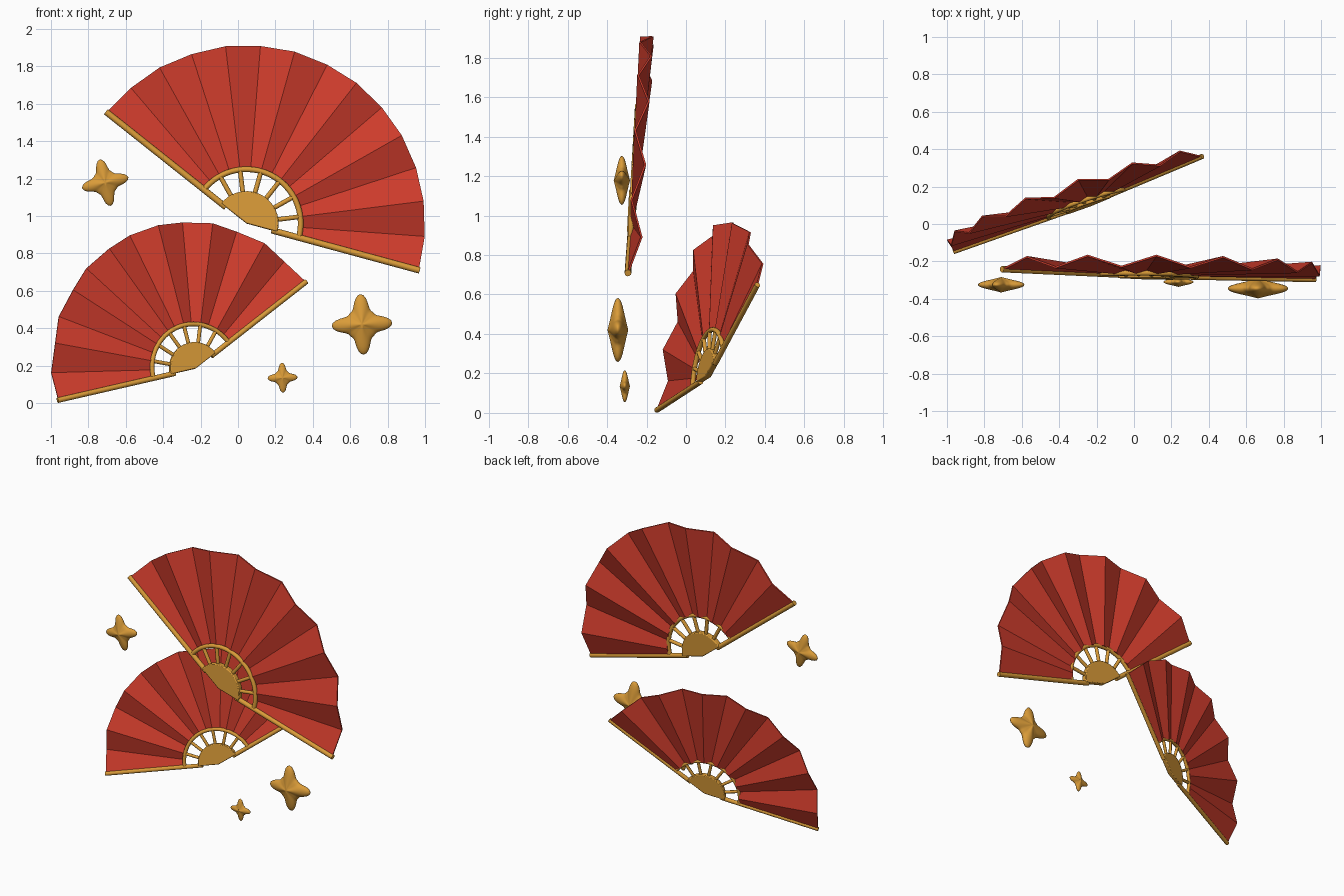
import bpy, bmesh, math
from mathutils import Vector, Matrix

if "Cube" in bpy.data.objects:
    bpy.data.objects.remove(bpy.data.objects["Cube"])


def material(name, color):
    m = bpy.data.materials.new(name)
    m.diffuse_color = color
    m.use_nodes = True
    m.node_tree.nodes["Principled BSDF"].inputs["Base Color"].default_value = m.diffuse_color
    return m


RED = material("red_paper", (0.62, 0.045, 0.025, 1))
GOLD = material("gold_lacquer", (0.70, 0.33, 0.04, 1))
FOLDS, RADIUS, INNER, HUB, DEPTH = 14, 0.955, 0.29, 0.172, 0.06


def finish(name, bm, mat, matrix, smooth=None):
    bmesh.ops.recalc_face_normals(bm, faces=bm.faces[:])
    me = bpy.data.meshes.new(name)
    bm.to_mesh(me)
    bm.free()
    ob = bpy.data.objects.new(name, me)
    bpy.context.collection.objects.link(ob)
    me.materials.append(mat)
    ob.matrix_world = matrix
    if smooth:
        bpy.ops.object.select_all(action='DESELECT')
        ob.select_set(True)
        bpy.context.view_layer.objects.active = ob
        bpy.ops.object.shade_smooth_by_angle(angle=math.radians(smooth))
    return ob


def polar(r, a, y=0.0):
    return Vector((r * math.cos(a), y, r * math.sin(a)))


def rod(bm, r0, r1, a, thick):
    # round stick along a radial line
    d = polar(1, a)
    rot = d.to_track_quat('Z', 'Y').to_matrix().to_4x4()
    bmesh.ops.create_cone(bm, cap_ends=True, segments=12, radius1=thick, radius2=thick,
                          depth=r1 - r0,
                          matrix=Matrix.Translation(d * (r0 + r1) / 2) @ rot)


def fan(prefix, origin, turn, tilt, scale, start, end):
    # fan plane: U sideways, N backward, V upward
    t = math.radians(turn)
    U = Vector((math.cos(t), math.sin(t), 0))
    back = Vector((-math.sin(t), math.cos(t), 0))
    V = (Vector((0, 0, 1)) + back * tilt).normalized()
    N = V.cross(U)
    mat = Matrix.Translation(origin) @ Matrix((U, N, V)).transposed().to_4x4() @ Matrix.Scale(scale, 4)
    a0, a1 = math.radians(start), math.radians(end)
    angles = [a0 + (a1 - a0) * i / FOLDS for i in range(FOLDS + 1)]

    # pleated leaf
    bm = bmesh.new()
    rows = []
    for i, a in enumerate(angles):
        k = i % 2
        rows.append([bm.verts.new(polar(r, a, k * DEPTH * r / RADIUS)) for r in (INNER, RADIUS)])
    for p, q in zip(rows, rows[1:]):
        bm.faces.new((p[0], p[1], q[1], q[0]))
    leaf = finish(prefix + "_pleated_leaf", bm, RED, mat)
    s = leaf.modifiers.new("thickness", 'SOLIDIFY')
    s.thickness, s.offset = 0.01, 0

    # outer guard sticks
    bm = bmesh.new()
    for a in (a0, a1):
        rod(bm, 0.14, RADIUS + 0.005, a, 0.017)
    finish(prefix + "_guard_sticks", bm, GOLD, mat, 40)

    # short inner ribs
    bm = bmesh.new()
    for a in angles[2:-1:2]:
        rod(bm, 0.15, INNER, a, 0.0125)
    finish(prefix + "_ribs", bm, GOLD, mat, 40)

    # tube arch joining the ribs
    bm = bmesh.new()
    loops = []
    for i in range(33):
        a = a0 + (a1 - a0) * i / 32
        loops.append([bm.verts.new(polar(INNER + 0.015 * math.cos(b), a, 0.015 * math.sin(b)))
                      for b in (math.tau * j / 10 for j in range(10))])
    for p, q in zip(loops, loops[1:]):
        for j in range(10):
            bm.faces.new((p[j], p[j - 1], q[j - 1], q[j]))
    bm.faces.new(loops[0])
    bm.faces.new(loops[-1])
    finish(prefix + "_arch", bm, GOLD, mat, 50)

    # sector-shaped hub plate
    bm = bmesh.new()
    pts = [polar(0, 0, -0.02)] + [polar(HUB, a0 + (a1 - a0) * i / 20, -0.02) for i in range(21)]
    face = bm.faces.new([bm.verts.new(p) for p in pts])
    ext = bmesh.ops.extrude_face_region(bm, geom=[face])
    bmesh.ops.translate(bm, vec=(0, 0.04, 0),
                        verts=[v for v in ext["geom"] if isinstance(v, bmesh.types.BMVert)])
    hub = finish(prefix + "_hub", bm, GOLD, mat, 30)
    b = hub.modifiers.new("rounded_edge", 'BEVEL')
    b.width, b.segments = 0.006, 2


def star(name, center, size, angle):
    # puffy four-pointed star
    bm = bmesh.new()
    n, steps = 64, [0.15, 0.3, 0.45, 0.6, 0.75, 0.87, 0.95, 0.99, 1.0]

    def ring(s, side):
        h = side * (0.20 * (1 - s) ** 1.3 + 0.125 * math.sqrt(max(0, 1 - s ** 6)))
        out = []
        for i in range(n):
            a = math.tau * i / n
            r = 0.54 + 0.46 * ((1 + math.cos(4 * a)) / 2) ** 2
            out.append(bm.verts.new(polar(r * s, a, h)))
        return out

    rim = ring(1.0, 1)
    for side in (-1, 1):
        tip = bm.verts.new((0, side * 0.325, 0))
        rings = [ring(s, side) for s in steps[:-1]] + [rim]
        for i in range(n):
            bm.faces.new((tip, rings[0][i - 1], rings[0][i]))
            for p, q in zip(rings, rings[1:]):
                bm.faces.new((p[i - 1], p[i], q[i], q[i - 1]))
    mat = (Matrix.Translation(center) @ Matrix.Rotation(-math.radians(angle), 4, 'Y')
           @ Matrix.Scale(size, 4))
    finish(name, bm, GOLD, mat, 80)


fan("upper_fan", (0.045, -0.276, 0.96), -0.35, 0.05, 1.0, -15.2, 141.5)
fan("lower_fan", (-0.23, 0.112, 0.183), 18.0, 0.115, 0.83, 36.1, 192.3)

star("large_star", (0.663, -0.345, 0.42), 0.162, 3)
star("medium_star", (-0.71, -0.325, 1.178), 0.127, 13)
star("small_star", (0.238, -0.31, 0.135), 0.08, 2)
